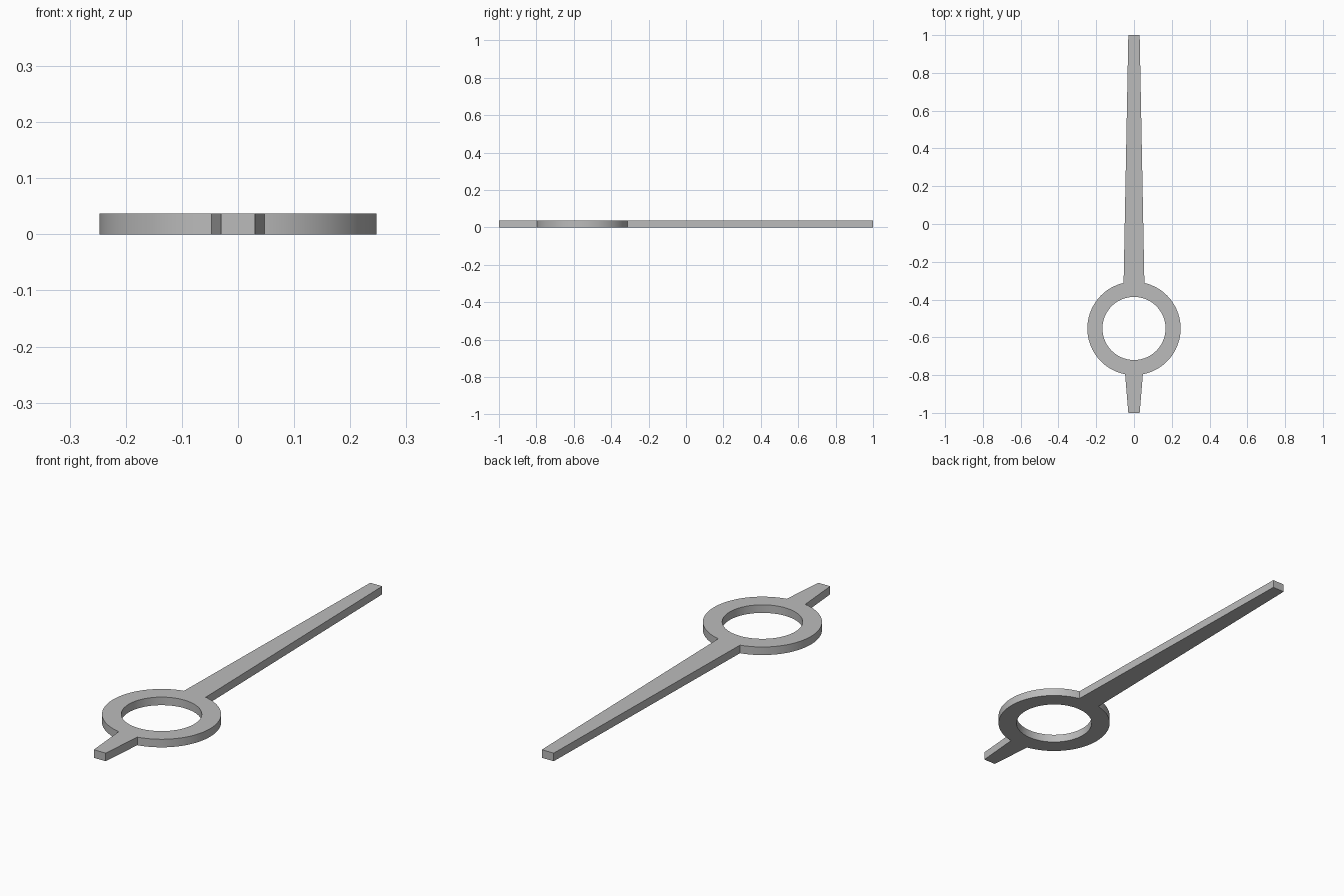
import bpy
import bmesh
from math import asin, cos, pi, radians, sin

cube = bpy.data.objects.get("Cube")
if cube:
    bpy.data.objects.remove(cube, do_unlink=True)

THICKNESS = 0.037
RING_Y, RING_OUTER, RING_INNER = -0.553, 0.247, 0.167
ARM_BASE, ARM_TIP = 0.055, 0.03       # half widths of the long pointer
TAIL_BASE, TAIL_TIP = 0.047, 0.03     # half widths of the short tail
SEGMENTS = 48

grey = bpy.data.materials.new("plain grey")
grey.use_nodes = True
grey.diffuse_color = (0.5, 0.5, 0.5, 1)
grey.node_tree.nodes["Principled BSDF"].inputs["Base Color"].default_value = (0.5, 0.5, 0.5, 1)

bm = bmesh.new()


def vert(x, y):
    return bm.verts.new((x, y, THICKNESS))


def arc(radius, start, end):
    """Vertices along the right half of the ring, from tail to arm."""
    angles = [start + (end - start) * i / SEGMENTS for i in range(SEGMENTS + 1)]
    points = [(radius * cos(a), RING_Y + radius * sin(a)) for a in angles]
    return [vert(0 if abs(x) < 1e-6 else x, y) for x, y in points]


# Half of the ring
outer = arc(RING_OUTER, -pi / 2 + asin(TAIL_BASE / RING_OUTER),
            pi / 2 - asin(ARM_BASE / RING_OUTER))
inner = arc(RING_INNER, -pi / 2, pi / 2)
for i in range(SEGMENTS):
    bm.faces.new((inner[i], outer[i], outer[i + 1], inner[i + 1]))

# Half of the tail and half of the pointer arm
bm.faces.new((vert(0, -1), vert(TAIL_TIP, -1), outer[0], inner[0]))
bm.faces.new((inner[-1], outer[-1], vert(ARM_TIP, 1), vert(0, 1)))

mesh = bpy.data.meshes.new("clock_hand")
bm.to_mesh(mesh)
bm.free()
mesh.materials.append(grey)
hand = bpy.data.objects.new("clock_hand", mesh)
bpy.context.collection.objects.link(hand)

# Mirror the half outline and give it thickness
mirror = hand.modifiers.new("Mirror", "MIRROR")
mirror.use_clip = True
solid = hand.modifiers.new("Thickness", "SOLIDIFY")
solid.thickness = THICKNESS
solid.offset = -1

bpy.ops.object.select_all(action="DESELECT")
hand.select_set(True)
bpy.context.view_layer.objects.active = hand
bpy.ops.object.convert(target="MESH")
bpy.ops.object.shade_smooth_by_angle(angle=radians(20))
